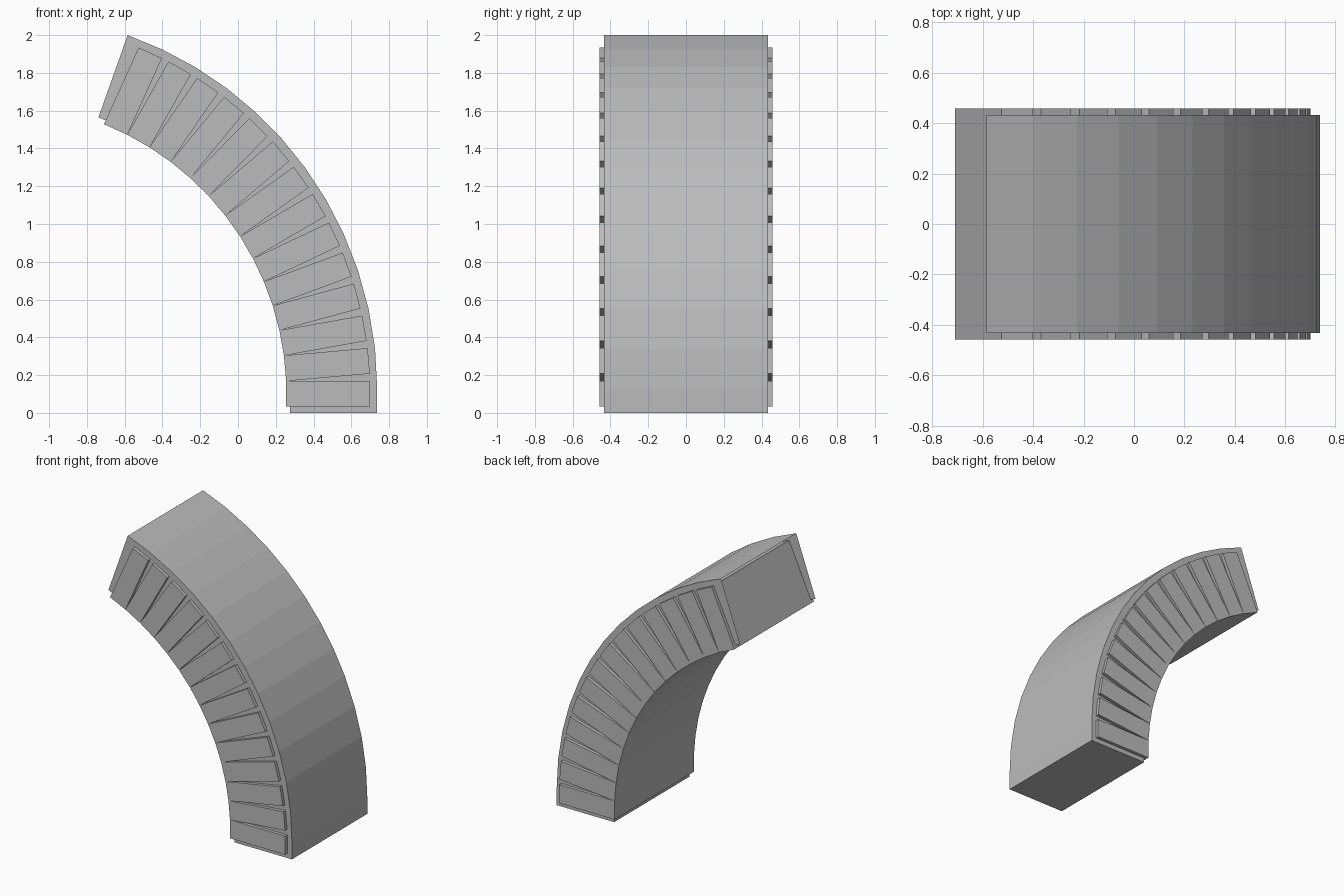
import bpy, bmesh
from math import cos, sin, radians
from mathutils import Vector

cube = bpy.data.objects.get("Cube")
if cube:
    bpy.data.objects.remove(cube, do_unlink=True)

grey = bpy.data.materials.new("plain grey")
grey.use_nodes = True
colour = (0.5, 0.5, 0.5, 1)
grey.diffuse_color = colour
grey.node_tree.nodes["Principled BSDF"].inputs["Base Color"].default_value = colour


def finish(bm, name):
    mesh = bpy.data.meshes.new(name)
    bm.to_mesh(mesh)
    bm.free()
    mesh.materials.append(grey)
    obj = bpy.data.objects.new(name, mesh)
    bpy.context.collection.objects.link(obj)
    return obj


# Curved shell: two side sheets, outer skin and foot; upper end left open
CX, CZ, R_IN, R_OUT, HALF = -1.251, 0.127, 1.526, 1.988, 0.433
KINK, END, STEPS_LOW, STEPS_HIGH = 24.6, 70.4, 4, 8
angles = [KINK * i / STEPS_LOW for i in range(STEPS_LOW)]
angles += [KINK + (END - KINK) * i / STEPS_HIGH for i in range(STEPS_HIGH + 1)]


def rim(radius):
    pts = [(CX + radius, 0)]
    return pts + [(CX + radius * cos(radians(a)), CZ + radius * sin(radians(a))) for a in angles]


bm = bmesh.new()
ring = {(r, s): [bm.verts.new((x, s * HALF, z)) for x, z in rim(r)]
        for r in (R_IN, R_OUT) for s in (-1, 1)}
inf, inb = ring[R_IN, -1], ring[R_IN, 1]
outf, outb = ring[R_OUT, -1], ring[R_OUT, 1]
for i in range(len(inf) - 1):
    j = i + 1
    bm.faces.new((inf[i], outf[i], outf[j], inf[j]))
    bm.faces.new((inb[j], outb[j], outb[i], inb[i]))
    bm.faces.new((outf[i], outb[i], outb[j], outf[j]))
bm.faces.new((inf[0], inb[0], outb[0], outf[0]))
bm.faces.new((inf[0], inf[1], inb[1], inb[0]))
finish(bm, "curved_shell")

# Full-width blocks, each hinged on the inner corner of the one below
COUNT, TURN, THICK, DEPTH, BLOCK_HALF = 14, radians(5.05), 0.1355, 0.445, 0.457
corner = Vector((0.255, 0, 0.033))
for k in range(COUNT):
    a = k * TURN
    along = Vector((-sin(a), 0, cos(a))) * THICK
    out = Vector((cos(a), 0, sin(a))) * DEPTH
    wide = Vector((0, BLOCK_HALF, 0))
    bm = bmesh.new()
    section = (corner, corner + out, corner + out + along, corner + along)
    front = bm.faces.new([bm.verts.new(p - wide) for p in section])
    moved = bmesh.ops.extrude_face_region(bm, geom=[front], use_keep_orig=True)
    bmesh.ops.translate(bm, vec=wide * 2,
                        verts=[v for v in moved["geom"] if isinstance(v, bmesh.types.BMVert)])
    bmesh.ops.recalc_face_normals(bm, faces=bm.faces)
    finish(bm, f"block_{k + 1}")
    corner = corner + along
